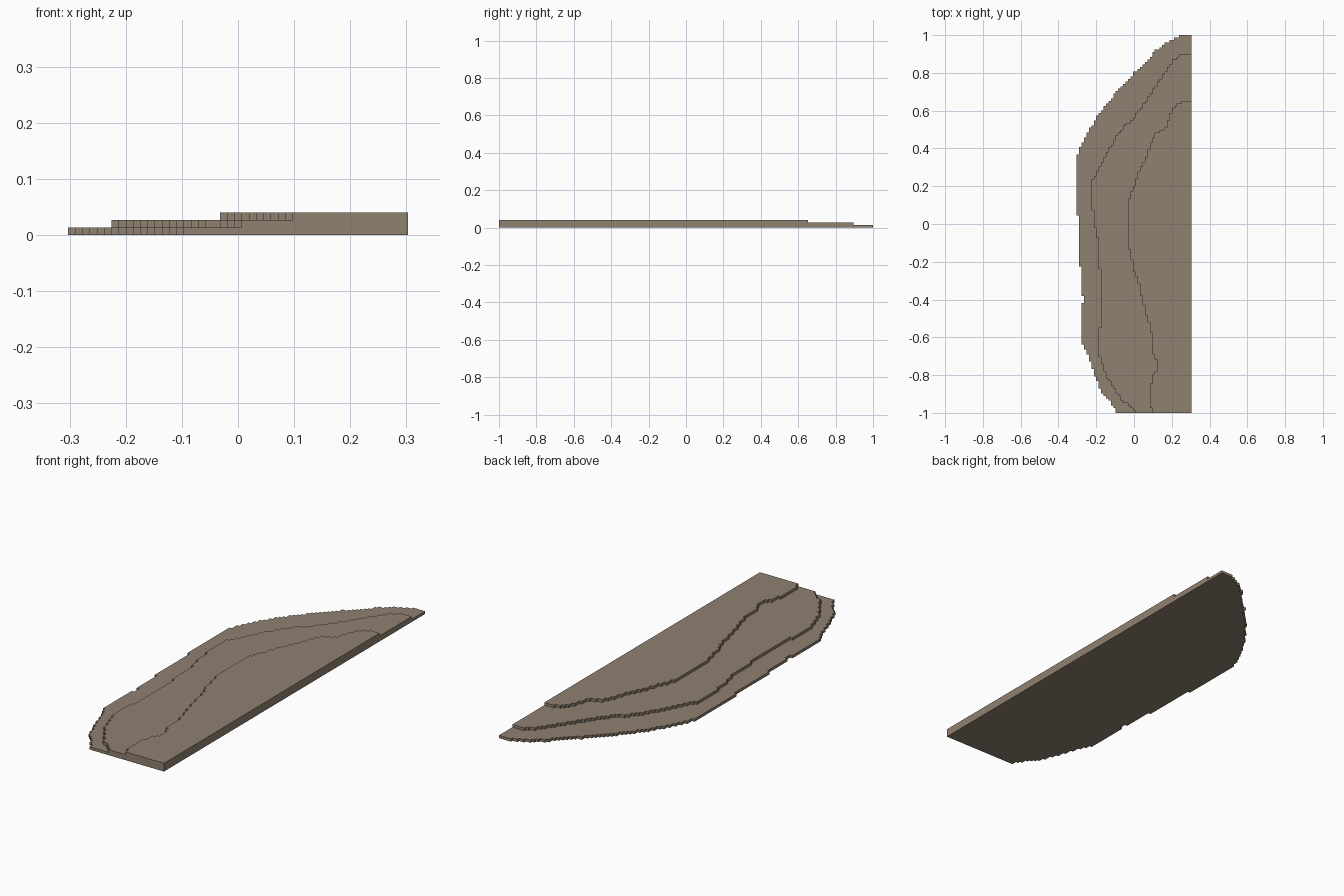
import bpy
import bmesh

default_cube = bpy.data.objects.get("Cube")
if default_cube:
    bpy.data.objects.remove(default_cube, do_unlink=True)

# Grid that all the terraces snap to
ROWS, COLUMNS = 155, 47
CELL = 2 / ROWS
RIGHT = COLUMNS * CELL / 2
LEFT = -RIGHT
THICKNESS = .04 / 3

# Curved edge of each terrace as (x, y), from the front to the back
LOWER_EDGE = [
    (-.09, -1), (-.12, -.95), (-.17, -.89), (-.2, -.82), (-.23, -.73),
    (-.26, -.66), (-.27, -.64), (-.28, -.57), (-.28, -.42), (-.266, -.41),
    (-.266, -.38), (-.28, -.37), (-.28, -.23), (-.292, -.22), (-.292, .04),
    (-.303, .05), (-.303, .36), (-.28, .41), (-.24, .49), (-.2, .56),
    (-.14, .64), (-.1, .69), (-.05, .74), (0, .8), (.05, .84), (.1, .9),
    (.14, .94), (.2, .975), (.25, 1)]

MIDDLE_EDGE = [
    (.005, -1), (-.01, -.97), (-.06, -.94), (-.1, -.88), (-.14, -.82),
    (-.17, -.74), (-.19, -.66), (-.19, -.56), (-.174, -.54), (-.174, -.24),
    (-.187, -.23), (-.19, -.08), (-.2, -.05), (-.213, 0), (-.213, .07),
    (-.226, .08), (-.226, .22), (-.19, .29), (-.15, .37), (-.1, .45),
    (-.06, .51), (0, .565), (.05, .63), (.1, .71), (.15, .78),
    (.2, .86), (.25, .9)]

UPPER_EDGE = [
    (.097, -1), (.084, -.96), (.084, -.87), (.1, -.8), (.12, -.77),
    (.12, -.73), (.1, -.68), (.095, -.6), (.08, -.53), (.06, -.47),
    (.04, -.39), (.025, -.31), (0, -.25), (-.02, -.16), (-.032, -.1),
    (-.032, .12), (0, .2), (.02, .26), (.05, .33), (.07, .37),
    (.09, .43), (.115, .48), (.16, .5), (.175, .52), (.19, .58),
    (.21, .62), (.26, .65)]


def make_material(name, colour):
    material = bpy.data.materials.new(name)
    material.use_nodes = True
    material.diffuse_color = colour
    for node in material.node_tree.nodes:
        if node.type == 'BSDF_PRINCIPLED':
            node.inputs["Base Color"].default_value = colour
    return material


def edge_at(points, y):
    """Interpolate the x of the edge at y and snap it to the grid."""
    for (xa, ya), (xb, yb) in zip(points, points[1:]):
        if ya <= y <= yb:
            x = xa + (xb - xa) * (y - ya) / (yb - ya)
            return LEFT + round((x - LEFT) / CELL) * CELL
    return None


def stepped_outline(points):
    """Turn the edge into a staircase closed by the straight right side."""
    outline = [(RIGHT, -1)]
    previous = None
    top = -1
    for row in range(ROWS):
        bottom = row * CELL - 1
        x = edge_at(points, bottom + CELL / 2)
        if x is None:
            break
        if previous is None:
            outline.append((x, bottom))
        elif abs(x - previous) > CELL / 2:
            outline += [(previous, bottom), (x, bottom)]
        previous = x
        top = bottom + CELL
    outline += [(previous, top), (RIGHT, top)]
    return outline


def make_terrace(name, points, level, material):
    """Extrude a stepped outline into one flat slab."""
    bm = bmesh.new()
    base = level * THICKNESS
    corners = [bm.verts.new((x, y, base)) for x, y in stepped_outline(points)]
    face = bm.faces.new(corners)
    result = bmesh.ops.extrude_face_region(
        bm, geom=[face], use_keep_orig=True)
    raised = [v for v in result["geom"] if isinstance(v, bmesh.types.BMVert)]
    bmesh.ops.translate(bm, verts=raised, vec=(0, 0, THICKNESS))
    bmesh.ops.recalc_face_normals(bm, faces=bm.faces)
    mesh = bpy.data.meshes.new(name)
    bm.to_mesh(mesh)
    bm.free()
    mesh.materials.append(material)
    terrace = bpy.data.objects.new(name, mesh)
    bpy.context.collection.objects.link(terrace)


# Three stacked terraces
earth = make_material("earth brown", (.28, .22, .165, 1))
terraces = [("lower_terrace", LOWER_EDGE),
            ("middle_terrace", MIDDLE_EDGE),
            ("upper_terrace", UPPER_EDGE)]
for level, (name, points) in enumerate(terraces):
    make_terrace(name, points, level, earth)
